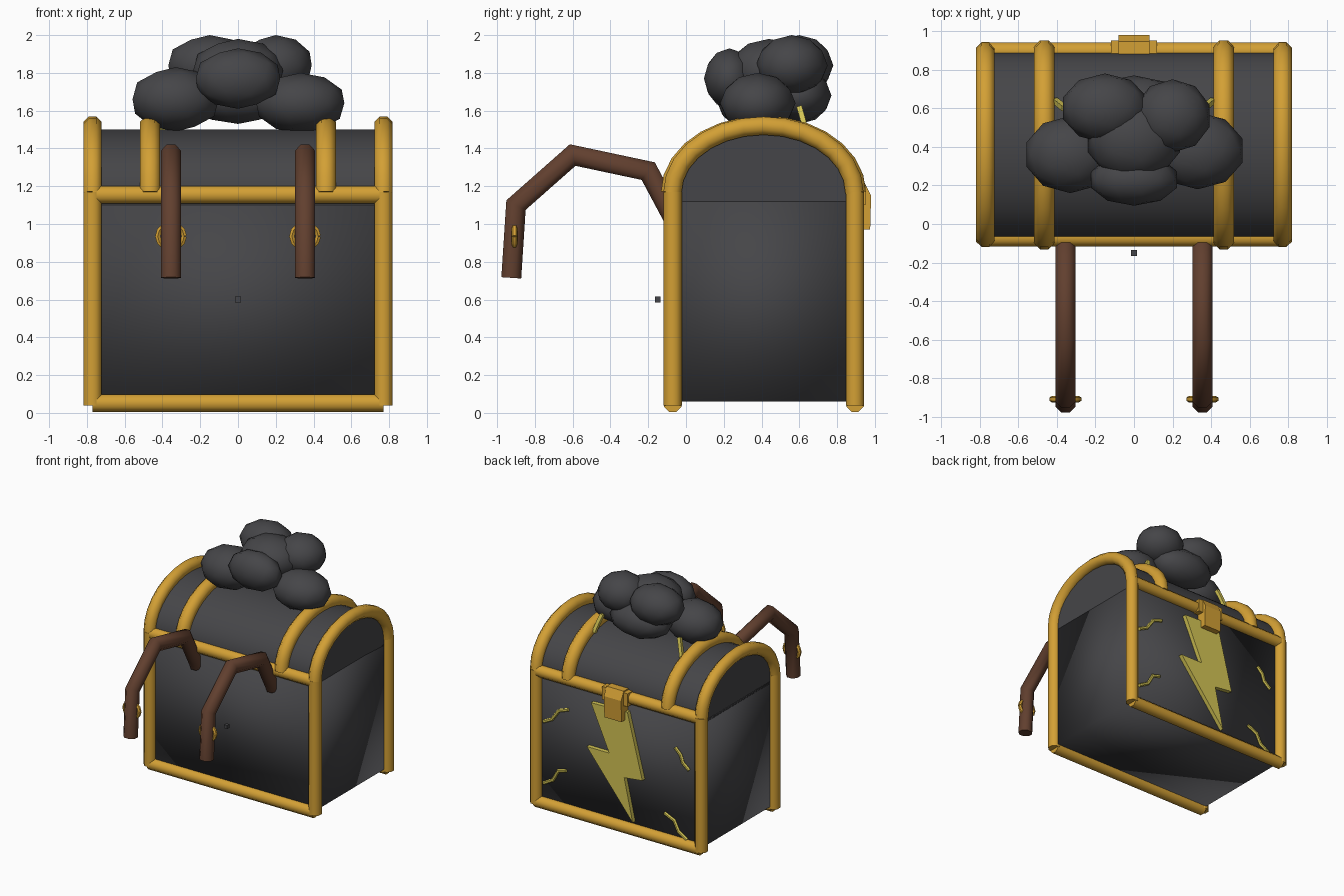
import bpy, bmesh, math
from mathutils import Vector

cube = bpy.data.objects.get("Cube")
if cube:
    bpy.data.objects.remove(cube)


def material(name, rgb):
    m = bpy.data.materials.new(name)
    m.use_nodes = True
    m.diffuse_color = (*rgb, 1)
    m.node_tree.nodes["Principled BSDF"].inputs["Base Color"].default_value = (*rgb, 1)
    return m


CHARCOAL = material("charcoal", (0.06, 0.06, 0.065))
GOLD = material("gold", (0.65, 0.35, 0.035))
BROWN = material("brown", (0.12, 0.05, 0.028))
YELLOW = material("yellow", (0.66, 0.56, 0.09))


def finish(name, bm, mat, smooth=None):
    """Turn a bmesh into an object; smooth is an angle in degrees."""
    bmesh.ops.recalc_face_normals(bm, faces=bm.faces)
    me = bpy.data.meshes.new(name)
    bm.to_mesh(me)
    bm.free()
    ob = bpy.data.objects.new(name, me)
    bpy.context.collection.objects.link(ob)
    me.materials.append(mat)
    if smooth:
        bpy.ops.object.select_all(action="DESELECT")
        ob.select_set(True)
        bpy.context.view_layer.objects.active = ob
        bpy.ops.object.shade_smooth_by_angle(angle=math.radians(smooth))
    return ob


def box(name, low, high, mat, smooth=None):
    bm = bmesh.new()
    bmesh.ops.create_cube(bm, size=1)
    low, high = Vector(low), Vector(high)
    for v in bm.verts:
        v.co = (low + high) / 2 + v.co * (high - low)
    return finish(name, bm, mat, smooth)


def prism(name, points, offset, mat, smooth=None):
    """Extrude a closed 3D outline along an offset."""
    bm = bmesh.new()
    face = bm.faces.new([bm.verts.new(p) for p in points])
    ext = bmesh.ops.extrude_face_region(bm, geom=[face], use_keep_orig=True)
    moved = [g for g in ext["geom"] if isinstance(g, bmesh.types.BMVert)]
    bmesh.ops.translate(bm, verts=moved, vec=offset)
    return finish(name, bm, mat, smooth)


def tube(name, points, radius, mat, sides=8):
    """Sweep a regular ring along a path with mitred joints and capped ends."""
    pts = [Vector(p) for p in points]
    bm = bmesh.new()
    rings = []
    normal = None
    for i, p in enumerate(pts):
        before = (p - pts[i - 1]).normalized() if i else None
        after = (pts[i + 1] - p).normalized() if i < len(pts) - 1 else None
        tangent = ((before or after) + (after or before)).normalized()
        stretch = 1 / max(0.5, tangent.dot(before or after))
        if normal is None:
            guess = Vector((1, 0, 0)) if abs(tangent.x) < 0.5 else Vector((0, 1, 0))
            normal = guess
        normal = (normal - tangent * normal.dot(tangent)).normalized()
        side = tangent.cross(normal)
        ring = []
        for k in range(sides):
            a = math.tau * (k + 0.5) / sides
            ring.append(bm.verts.new(
                p + radius * (math.cos(a) * normal + stretch * math.sin(a) * side)))
        rings.append(ring)
    for r0, r1 in zip(rings, rings[1:]):
        for k in range(sides):
            j = (k + 1) % sides
            bm.faces.new((r0[k], r0[j], r1[j], r1[k]))
    bm.faces.new(rings[0])
    bm.faces.new(rings[-1])
    return finish(name, bm, mat, 50)


def arch(x, a, b, base, steps):
    mid = 0.41
    return [(x, mid - a * math.cos(math.pi * i / steps),
             base + b * math.sin(math.pi * i / steps)) for i in range(steps + 1)]


# Chest body, softly shaded across its corners
box("chest_body", (-0.77, -0.07, 0.06), (0.77, 0.89, 1.12), CHARCOAL, 180)

# Barrel lid
outline = arch(-0.77, 0.48, 0.34, 1.16, 20)
outline = [(-0.77, -0.07, 1.1)] + outline + [(-0.77, 0.89, 1.1)]
prism("lid", outline, (1.54, 0, 0), CHARCOAL, 40)

# Gold frame: corner posts and long rails
for face, y in (("front", -0.07), ("back", 0.895)):
    for side, s in (("left", 1), ("right", -1)):
        tube(f"{face}_{side}_post", [(s * 0.77, y, 0.04), (s * 0.77, y, 1.17)], 0.052, GOLD)
    for level, z in (("bottom", 0.052), ("top", 1.155)):
        tube(f"{face}_{level}_rail", [(-0.77, y, z), (0.77, y, z)], 0.05, GOLD)

# Gold bands over the lid, the inner pair a little thicker
for side, s in (("left", 1), ("right", -1)):
    tube(f"{side}_end_band", arch(s * 0.77, 0.482, 0.355, 1.165, 14), 0.052, GOLD)
    tube(f"{side}_inner_band", arch(s * 0.465, 0.49, 0.355, 1.165, 14), 0.057, GOLD)

# Clasp on the back
clasp = [(0.88, 0.97), (0.975, 0.97), (0.98, 1.15), (0.945, 1.22), (0.88, 1.22)]
prism("clasp", [(-0.08, y, z) for y, z in clasp], (0.16, 0, 0), GOLD)
box("clasp_plate", (-0.12, 0.88, 1.1), (0.12, 0.95, 1.21), GOLD)

# Bent arms with bracelets
arm_path = [(-0.04, 0.98), (-0.2, 1.28), (-0.6, 1.365), (-0.9, 1.1), (-0.925, 0.715)]
for side, s in (("left", 1), ("right", -1)):
    tube(f"{side}_arm", [(s * 0.355, y, z) for y, z in arm_path], 0.057, BROWN)
    ring = [(s * 0.355 + 0.07 * math.cos(math.tau * i / 12), -0.908,
             0.935 + 0.065 * math.sin(math.tau * i / 12)) for i in range(13)]
    tube(f"{side}_bracelet", ring, 0.016, GOLD, 6)

# Small stud in front
box("front_stud", (-0.015, -0.165, 0.585), (0.015, -0.135, 0.615), CHARCOAL)

# Storm cloud: centre and half sizes of each puff
puffs = [
    ((-0.33, 0.36, 1.66), (0.24, 0.20, 0.17)),
    ((0.33, 0.38, 1.64), (0.245, 0.20, 0.16)),
    ((0, 0.23, 1.77), (0.235, 0.135, 0.16)),
    ((-0.15, 0.6, 1.84), (0.23, 0.18, 0.16)),
    ((0.2, 0.56, 1.84), (0.2, 0.19, 0.16)),
    ((0, 0.44, 1.81), (0.25, 0.22, 0.17)),
    ((0, 0.6, 1.68), (0.27, 0.17, 0.15)),
]
for n, (centre, size) in enumerate(puffs):
    bm = bmesh.new()
    bmesh.ops.create_icosphere(bm, subdivisions=2, radius=1)
    bmesh.ops.scale(bm, verts=bm.verts, vec=size)
    bmesh.ops.translate(bm, verts=bm.verts, vec=centre)
    finish(f"cloud_puff_{n + 1}", bm, CHARCOAL, 180)

# Little sparks dropping from the cloud
for side, s in (("left", 1), ("right", -1)):
    tube(f"{side}_cloud_spark",
         [(s * 0.36, 0.6, 1.62), (s * 0.385, 0.62, 1.55), (s * 0.41, 0.64, 1.47)],
         0.02, YELLOW, 4)

# Lightning bolt on the back
bolt = [(0.24, 1.03), (-0.10, 1.04), (-0.24, 0.50), (-0.07, 0.48),
        (-0.15, 0.12), (0.28, 0.65), (0.07, 0.65)]
prism("lightning_bolt", [(x, 0.88, z) for x, z in bolt], (0, 0.045, 0), YELLOW)

# Crooked sparks around the bolt
sparks = {
    "upper_left": [(0.70, 0.74), (0.62, 0.78), (0.555, 0.87), (0.47, 0.90)],
    "lower_left": [(0.70, 0.22), (0.61, 0.27), (0.56, 0.36), (0.49, 0.38)],
    "upper_right": [(-0.53, 0.85), (-0.58, 0.80), (-0.60, 0.74), (-0.66, 0.69)],
    "lower_right": [(-0.43, 0.27), (-0.52, 0.23), (-0.56, 0.15), (-0.64, 0.10)],
}
for name, path in sparks.items():
    tube(f"{name}_spark", [(x, 0.9, z) for x, z in path], 0.014, YELLOW, 6)
